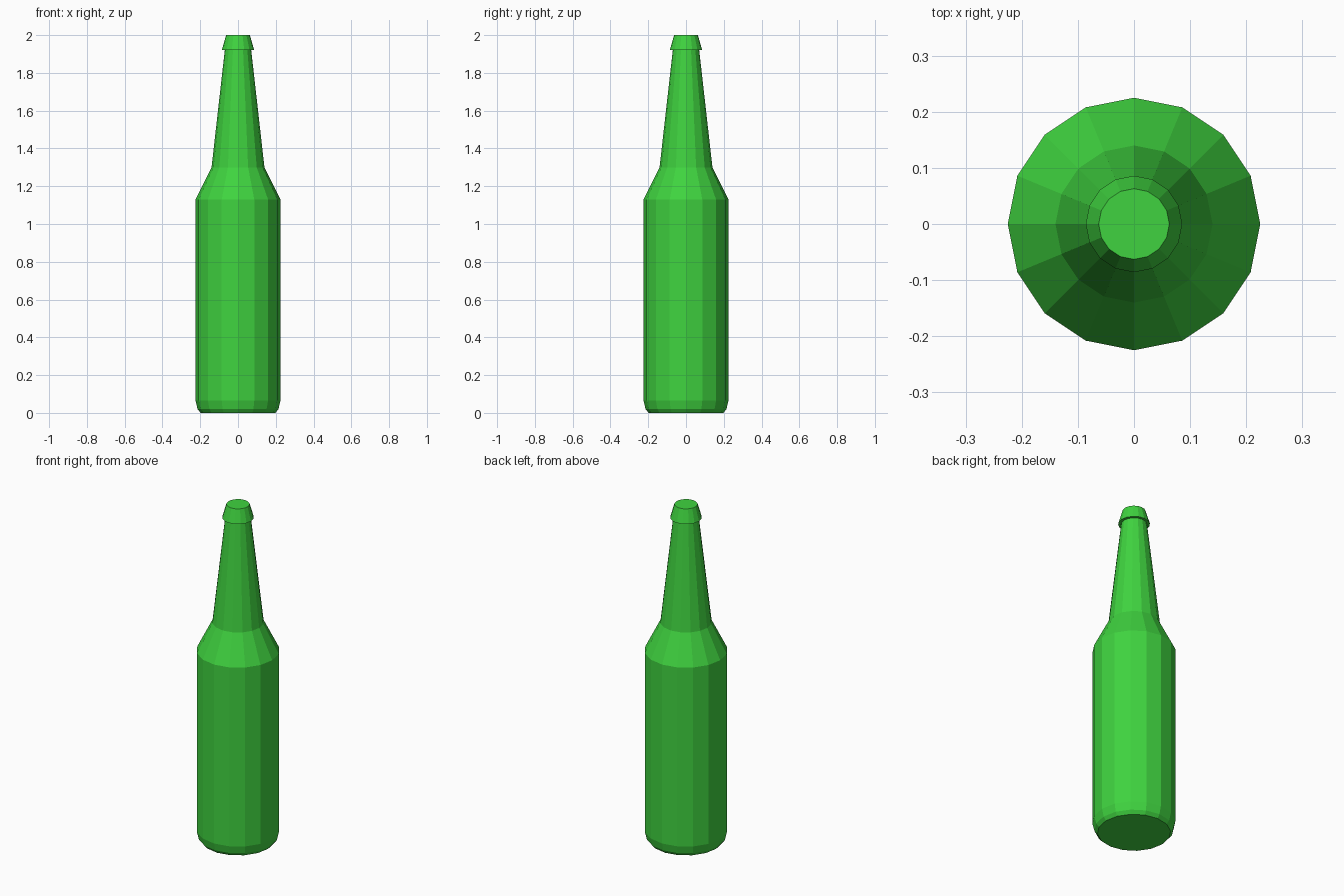
import bpy, bmesh, math

if "Cube" in bpy.data.objects:
    bpy.data.objects.remove(bpy.data.objects["Cube"])

SIDES = 16

# Glass material
glass = bpy.data.materials.new("green_glass")
glass.diffuse_color = (0.05, 0.65, 0.05, 1)
glass.use_nodes = True
glass.node_tree.nodes["Principled BSDF"].inputs["Base Color"].default_value = glass.diffuse_color


def lathe(name, profile):
    """Revolve (radius, z) points into a closed, flat-faced solid."""
    bm = bmesh.new()
    rings = []
    for r, z in profile:
        angles = [2 * math.pi * i / SIDES for i in range(SIDES)]
        rings.append([bm.verts.new((r * math.cos(a), r * math.sin(a), z)) for a in angles])
    for low, high in zip(rings, rings[1:]):
        for i in range(SIDES):
            j = (i + 1) % SIDES
            bm.faces.new((low[i], low[j], high[j], high[i]))
    bm.faces.new(rings[0][::-1])
    bm.faces.new(rings[-1])
    mesh = bpy.data.meshes.new(name)
    bm.to_mesh(mesh)
    bm.free()
    mesh.materials.append(glass)
    obj = bpy.data.objects.new(name, mesh)
    bpy.context.collection.objects.link(obj)
    return obj


# Bottle: rounded base, straight body, shoulder, tapering neck, stepped lip, closed top
lathe("bottle", [
    (0.198, 0.0), (0.214, 0.02), (0.225, 0.065),
    (0.225, 1.13), (0.14, 1.30),
    (0.07, 1.92), (0.086, 1.92), (0.063, 2.0),
])
